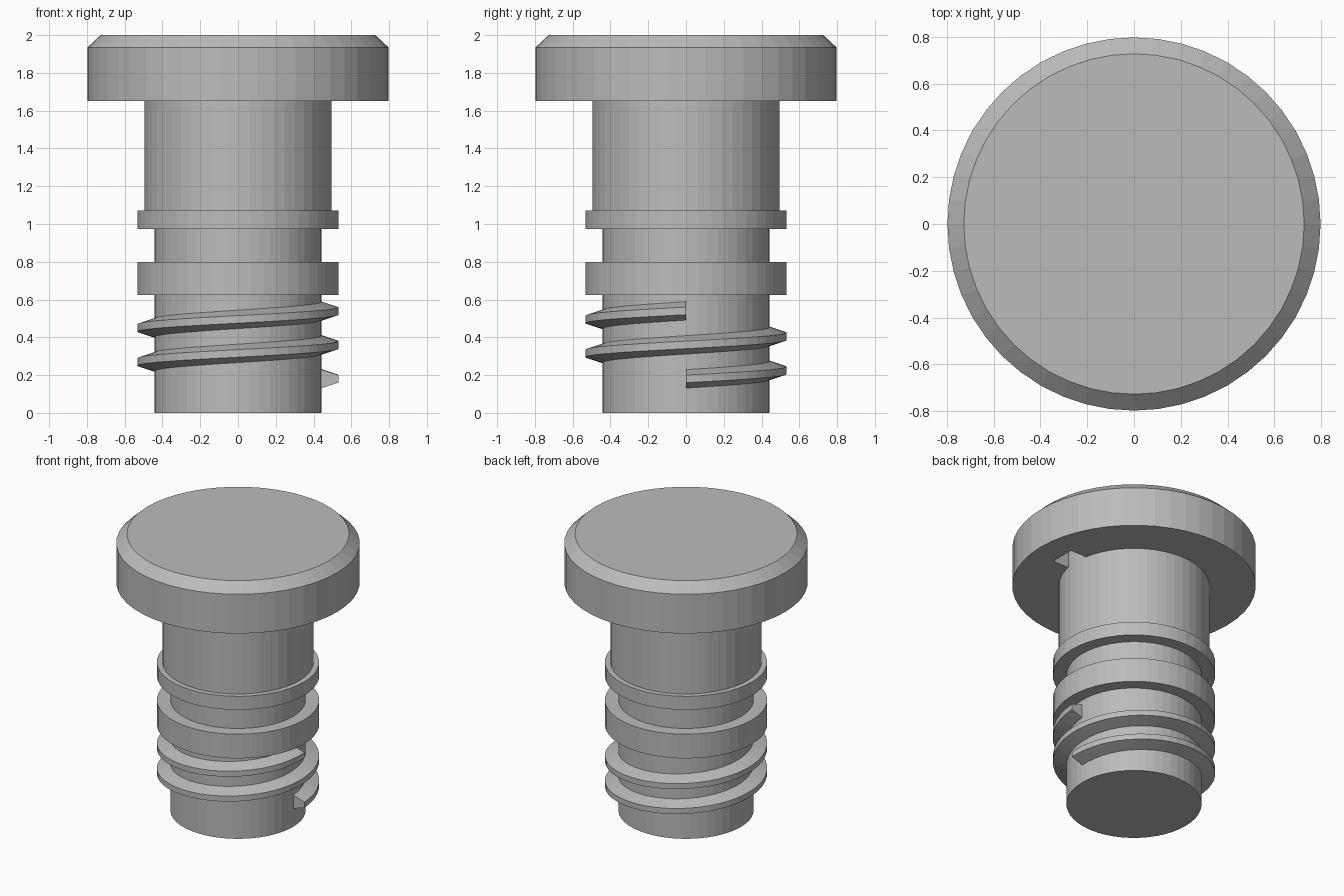
import bpy, bmesh
from math import cos, sin, pi

old = bpy.data.objects.get("Cube")
if old:
    bpy.data.objects.remove(old, do_unlink=True)

SEGMENTS = 48

grey = bpy.data.materials.new("plain grey")
grey.use_nodes = True
colour = (0.5, 0.5, 0.5, 1)
grey.diffuse_color = colour
grey.node_tree.nodes["Principled BSDF"].inputs["Base Color"].default_value = colour


def finish(name, bm):
    bmesh.ops.recalc_face_normals(bm, faces=bm.faces)
    mesh = bpy.data.meshes.new(name)
    bm.to_mesh(mesh)
    bm.free()
    mesh.materials.append(grey)
    obj = bpy.data.objects.new(name, mesh)
    bpy.context.collection.objects.link(obj)
    return obj


def sweep(name, profile, turns=1, pitch=0, closed=False):
    """Carry a (radius, height) profile around z; a pitch makes it a helix."""
    bm = bmesh.new()
    steps = SEGMENTS * turns
    rings = []
    for i in range(steps + (1 if pitch else 0)):
        a = 2 * pi * i / SEGMENTS
        lift = pitch * i / SEGMENTS
        rings.append([bm.verts.new((r * cos(a), r * sin(a), z + lift)) for r, z in profile])
    n = len(profile)
    for i in range(steps):
        p, q = rings[i], rings[(i + 1) % len(rings)]
        for j in range(n if closed else n - 1):
            k = (j + 1) % n
            bm.faces.new((p[j], q[j], q[k], p[k]))
    if pitch:
        ends = [rings[0], rings[-1]]
    else:
        ends = [[r[0] for r in rings], [r[-1] for r in rings]]
    for loop in ends:
        bm.faces.new(loop)
    return finish(name, bm)


# Shaft with its two collars and wider neck, running up into the cap
sweep("shaft", [
    (0.443, 0), (0.443, 0.623), (0.532, 0.623), (0.532, 0.798),
    (0.443, 0.798), (0.443, 0.974), (0.532, 0.974), (0.532, 1.072),
    (0.495, 1.072), (0.495, 1.85),
])

# Chamfered cap
cap = sweep("cap", [(0.798, 1.65), (0.798, 1.934), (0.728, 2)])

# Two-turn screw thread, root sunk slightly into the shaft
sweep("thread", [(0.43, 0.127), (0.532, 0.16), (0.532, 0.2), (0.43, 0.233)],
      turns=2, pitch=0.18, closed=True)

# Small slot under the cap beside the neck
bm = bmesh.new()
bmesh.ops.create_cube(bm, size=1)
bmesh.ops.scale(bm, vec=(0.215, 0.18, 0.3), verts=bm.verts)
bmesh.ops.translate(bm, vec=(0.5075, 0, 1.64), verts=bm.verts)
cutter = finish("slot_cutter", bm)
cutter.hide_render = True
cutter.hide_viewport = True
cutter.display_type = 'WIRE'
slot = cap.modifiers.new("slot", 'BOOLEAN')
slot.operation = 'DIFFERENCE'
slot.solver = 'EXACT'
slot.object = cutter
